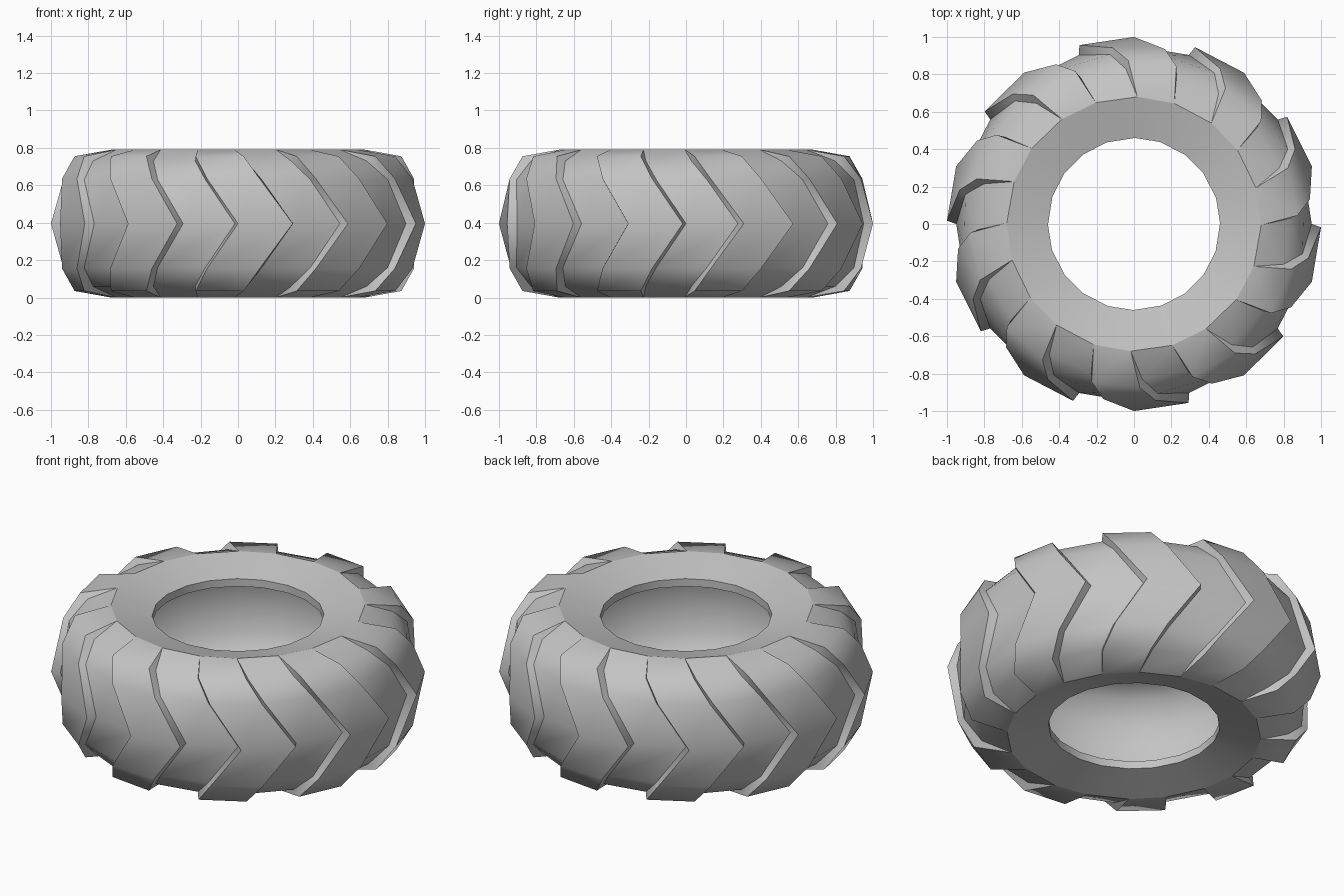
import bpy
import bmesh
from math import radians, sin, cos

cube = bpy.data.objects.get("Cube")
if cube:
    bpy.data.objects.remove(cube)

LUGS = 10            # chevron lugs around the tyre
MID = 0.395          # half of the tyre width
LEAD = -73.0         # leading edge of the first lug, degrees
WIDTH = 17.0         # angular width of a lug

# Upper half of the cross-section, from the tread centre over the sidewall to the cavity:
# lug radius, lug height, groove radius, groove height, lag behind centre, wall slope, zone
HALF = [
    (1.00, 0.00, 0.95, 0.00, 0, 1, "tread"),
    (0.95, 0.24, 0.915, 0.235, 10, 1, "tread"),
    (0.875, 0.36, 0.83, 0.335, 15, 1, "tread"),
    (0.68, 0.395, 0.68, 0.395, 18.5, 0, "sidewall"),
    (0.46, 0.335, 0.46, 0.335, 17.5, 0, "lip"),
    (0.46, 0.29, 0.46, 0.29, 17.5, 0, "cavity"),
    (0.66, 0.335, 0.66, 0.335, 17.5, 0, "cavity"),
    (0.78, 0.275, 0.78, 0.275, 17.5, 0, "cavity"),
    (0.85, 0.155, 0.85, 0.155, 17.5, 0, "cavity"),
    (0.87, 0.00, 0.87, 0.00, 17.5, 0, "cavity"),
]
ZONES = ["tread", "sidewall", "lip", "cavity", "lug_wall"]


def full_section():
    """Mirror the half section into a closed loop; zone names the strip after each row."""
    rows = list(HALF)
    for i in range(len(HALF) - 2, 0, -1):
        r, z, gr, gz, lag, slope, _ = HALF[i]
        rows.append((r, -z, gr, -gz, lag, slope, HALF[i - 1][6]))
    # the strip that follows each mirrored row is the one before its twin
    return rows


def lug_columns(row, k, bm):
    """Groove foot, lug edge, lug edge, groove foot of one lug at one row."""
    r, z, gr, gz, lag, slope, _ = row
    lead = LEAD + k * 360 / LUGS - lag
    trail = lead - WIDTH
    corners = [(gr, gz, trail - slope), (r, z, trail),
               (r, z, lead), (gr, gz, lead + slope)]
    return [bm.verts.new((rad * cos(radians(a)), rad * sin(radians(a)), MID + h))
            for rad, h, a in corners]


def build_tyre():
    bm = bmesh.new()
    zone = bm.faces.layers.int.new("zone")
    rows = full_section()
    grid = [[v for k in range(LUGS) for v in lug_columns(row, k, bm)] for row in rows]
    count = LUGS * 4
    for i, row in enumerate(rows):
        below, above = grid[i], grid[(i + 1) % len(rows)]
        for j in range(count):
            n = (j + 1) % count
            face = bm.faces.new((below[j], below[n], above[n], above[j]))
            is_wall = row[6] == "tread" and j % 2 == 0 and j % 4 in (0, 2)
            face[zone] = ZONES.index("lug_wall" if is_wall else row[6])
            face.smooth = True
    # lug edges and groove feet coincide away from the tread
    bmesh.ops.remove_doubles(bm, verts=bm.verts[:], dist=0.0005)
    bmesh.ops.recalc_face_normals(bm, faces=bm.faces[:])
    # crisp creases wherever two zones meet
    for edge in bm.edges:
        edge.smooth = len({f[zone] for f in edge.link_faces}) == 1
    bm.faces.layers.int.remove(zone)
    mesh = bpy.data.meshes.new("tyre")
    bm.to_mesh(mesh)
    bm.free()
    tyre = bpy.data.objects.new("tyre", mesh)
    bpy.context.collection.objects.link(tyre)
    return tyre


# Plain grey rubber
rubber = bpy.data.materials.new("grey_rubber")
rubber.use_nodes = True
grey = (0.55, 0.55, 0.55, 1)
rubber.diffuse_color = grey
rubber.node_tree.nodes["Principled BSDF"].inputs["Base Color"].default_value = grey

build_tyre().data.materials.append(rubber)
